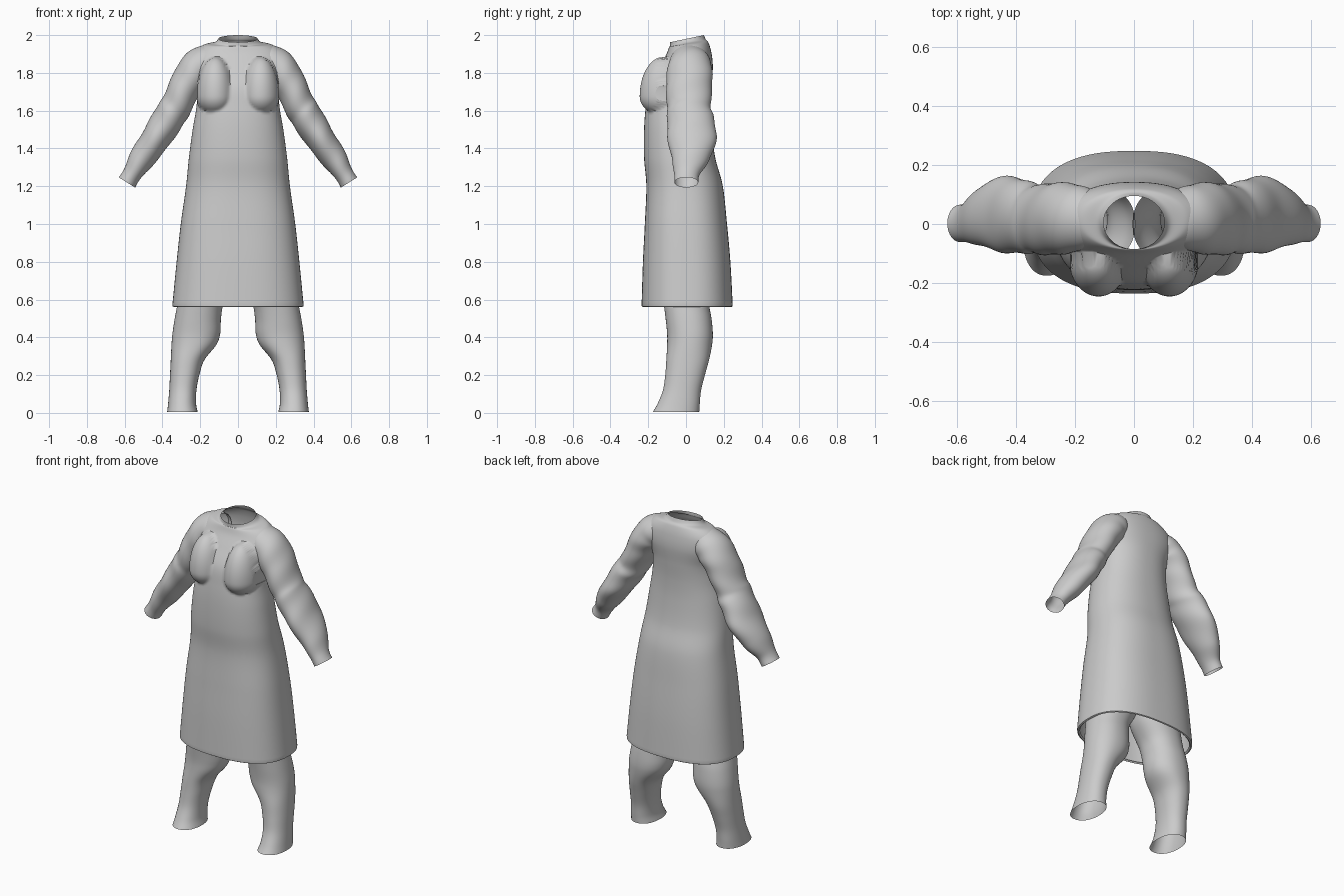
import bpy, bmesh, math
from mathutils import Vector

if "Cube" in bpy.data.objects:
    bpy.data.objects.remove(bpy.data.objects["Cube"])

cloth = bpy.data.materials.new("grey cloth")
cloth.use_nodes = True
GREY = (0.6, 0.6, 0.6, 1)
cloth.diffuse_color = GREY
cloth.node_tree.nodes["Principled BSDF"].inputs["Base Color"].default_value = GREY


def smooth_rows(rows, steps):
    """Catmull-Rom interpolation through rows of section values."""
    out = []
    last = len(rows) - 1
    for i in range(last):
        quad = [rows[max(i - 1, 0)], rows[i], rows[i + 1], rows[min(i + 2, last)]]
        for s in range(steps):
            t = s / steps
            out.append([
                0.5 * (2 * b + (c - a) * t + (2 * a - 5 * b + 4 * c - d) * t * t
                       + (3 * b - a - 3 * c + d) * t ** 3)
                for a, b, c, d in zip(*quad)])
    out.append(list(rows[-1]))
    return out


def signed_pow(v, p):
    return math.copysign(abs(v) ** p, v)


def loft(name, rings):
    """Join rings of points into an open smooth tube."""
    bm = bmesh.new()
    loops = [[bm.verts.new(p) for p in ring] for ring in rings]
    n = len(loops[0])
    for low, high in zip(loops, loops[1:]):
        for i in range(n):
            j = (i + 1) % n
            bm.faces.new((low[i], low[j], high[j], high[i]))
    bmesh.ops.recalc_face_normals(bm, faces=bm.faces)
    mesh = bpy.data.meshes.new(name)
    bm.to_mesh(mesh)
    bm.free()
    obj = bpy.data.objects.new(name, mesh)
    bpy.context.collection.objects.link(obj)
    mesh.materials.append(cloth)
    bpy.ops.object.select_all(action='DESELECT')
    obj.select_set(True)
    bpy.context.view_layer.objects.active = obj
    bpy.ops.object.shade_smooth_by_angle(angle=math.radians(50))
    return obj


def level_ring(z, x0, x1, y0, y1, power=2.0, tilt=0.0, n=48):
    """Rounded ring spanning x0..x1 and y0..y1 at height z."""
    ring = []
    for i in range(n):
        a = math.tau * i / n
        x = (x0 + x1) / 2 + (x1 - x0) / 2 * signed_pow(math.cos(a), 2 / power)
        y = (y0 + y1) / 2 + (y1 - y0) / 2 * signed_pow(math.sin(a), 2 / power)
        ring.append(Vector((x, y, z + tilt * y)))
    return ring


def drape_bust(p):
    """Push the front of the coat out over two rounded forms."""
    dx = (abs(p.x) - 0.12) / 0.1
    dz = (p.z - 1.675) / (0.1 if p.z < 1.675 else 0.21)
    inside = 1 - dx * dx - dz * dz
    if inside > 0 and p.y < 0:
        p.y = min(p.y, -0.12 - 0.125 * math.sqrt(inside))
    return p


# Coat: height, half width, front, back, squareness, tilt
coat_rows = [
    (0.575, 0.347, -0.235, 0.247, 2.5, 0),
    (0.8, 0.325, -0.228, 0.235, 2.5, 0),
    (1.0, 0.303, -0.218, 0.217, 2.5, 0),
    (1.2, 0.275, -0.210, 0.195, 2.4, 0),
    (1.35, 0.26, -0.222, 0.155, 2.3, 0),
    (1.5, 0.24, -0.222, 0.135, 2.3, 0),
    (1.62, 0.22, -0.213, 0.13, 2.3, 0),
    (1.73, 0.215, -0.195, 0.135, 2.3, 0),
    (1.83, 0.24, -0.143, 0.142, 2.3, 0),
    (1.9, 0.235, -0.105, 0.135, 2.2, 0.03),
    (1.945, 0.185, -0.09, 0.12, 2.1, 0.1),
    (1.958, 0.125, -0.085, 0.105, 2, 0.18),
    (1.98, 0.103, -0.085, 0.095, 2, 0.21),
]
hem = [(0.568, 0.33, -0.22, 0.232, 2.5, 0), (0.56, 0.338, -0.228, 0.24, 2.5, 0),
       (0.564, 0.346, -0.234, 0.246, 2.5, 0)]
coat_rings = [
    [drape_bust(p) for p in level_ring(z, -w, w, y0, y1, e, t, n=128)]
    for z, w, y0, y1, e, t in hem + smooth_rows(coat_rows, 10)]
loft("coat", coat_rings)

# Sleeves: centre x, y, z, half thickness, half depth
sleeve_rows = [
    (0.12, 0.02, 1.87, 0.075, 0.085),
    (0.165, 0.02, 1.86, 0.09, 0.105),
    (0.22, 0.02, 1.82, 0.095, 0.118),
    (0.275, 0.017, 1.735, 0.087, 0.122),
    (0.325, 0.015, 1.63, 0.083, 0.116),
    (0.365, 0.023, 1.565, 0.085, 0.122),
    (0.43, 0.032, 1.46, 0.078, 0.13),
    (0.51, 0.025, 1.345, 0.068, 0.1),
    (0.56, 0.005, 1.265, 0.05, 0.068),
    (0.588, 0.002, 1.22, 0.051, 0.063),
]


def sleeve_rings(side, n=48):
    rows = smooth_rows(sleeve_rows, 8)
    rings = []
    for k, (x, y, z, r, d) in enumerate(rows):
        before, after = rows[max(k - 1, 0)], rows[min(k + 1, len(rows) - 1)]
        along = Vector((after[0] - before[0], 0, after[2] - before[2])).normalized()
        across = Vector((-along.z, 0, along.x))
        ring = []
        for i in range(n):
            a = math.tau * i / n
            # Soft cloth folds fade out at both ends
            fold = 1 + 0.025 * math.sin(k * 0.6 + 2 * a) * math.sin(math.pi * k / len(rows))
            p = (Vector((x, y, z)) + across * r * fold * math.cos(a)
                 + Vector((0, d * fold * math.sin(a), 0)))
            ring.append(Vector((p.x * side, p.y, p.z)))
        rings.append(ring)
    return rings


# Trouser legs: height, inner x, outer x, front, back
leg_rows = [
    (0.005, 0.213, 0.375, -0.175, 0.07),
    (0.05, 0.222, 0.37, -0.15, 0.073),
    (0.12, 0.22, 0.364, -0.122, 0.08),
    (0.2, 0.205, 0.36, -0.11, 0.1),
    (0.28, 0.178, 0.356, -0.104, 0.122),
    (0.36, 0.115, 0.352, -0.1, 0.138),
    (0.42, 0.094, 0.347, -0.1, 0.142),
    (0.5, 0.09, 0.335, -0.108, 0.135),
    (0.58, 0.075, 0.32, -0.118, 0.122),
    (0.68, 0.02, 0.305, -0.13, 0.125),
    (0.76, -0.005, 0.295, -0.135, 0.135),
]

for word, side in (("left", 1), ("right", -1)):
    loft("sleeve_" + word, sleeve_rings(side))
    loft("trouser_leg_" + word, [
        level_ring(z + (0.03 * y0 if z < 0 else 0), side * a, side * b, y0, y1, 2.2)
        for z, a, b, y0, y1 in smooth_rows(leg_rows, 6)])

# Trouser top hidden under the coat
hip_rows = [(0.74, 0.29, -0.135, 0.135), (0.9, 0.275, -0.15, 0.15), (1.1, 0.24, -0.14, 0.14)]
loft("trouser_hips", [level_ring(z, -w, w, y0, y1, 2.3)
                      for z, w, y0, y1 in smooth_rows(hip_rows, 5)])
